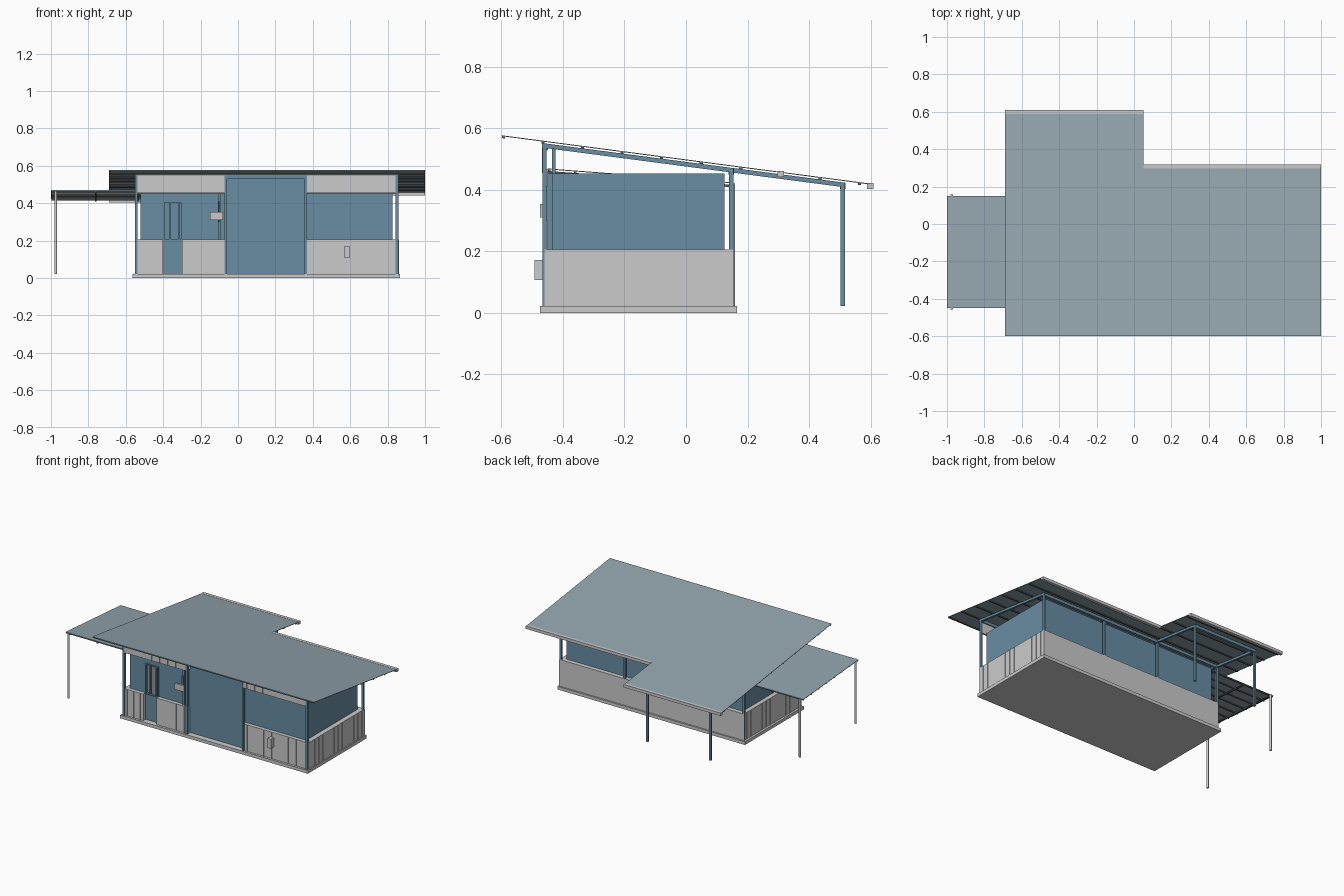
import bpy, bmesh, math
from mathutils import Vector

if "Cube" in bpy.data.objects:
    bpy.data.objects.remove(bpy.data.objects["Cube"])


def material(name, rgb):
    m = bpy.data.materials.new(name)
    m.diffuse_color = (*rgb, 1)
    m.use_nodes = True
    m.node_tree.nodes["Principled BSDF"].inputs["Base Color"].default_value = m.diffuse_color
    return m


BLUE = material("blue_panel", (0.14, 0.27, 0.37))
ROOF = material("roof_sheet", (0.29, 0.37, 0.42))
DARK = material("dark_steel", (0.10, 0.11, 0.11))


def mesh_object(name, bm, mat=None):
    bmesh.ops.recalc_face_normals(bm, faces=bm.faces)
    me = bpy.data.meshes.new(name)
    bm.to_mesh(me)
    bm.free()
    if mat:
        me.materials.append(mat)
    ob = bpy.data.objects.new(name, me)
    bpy.context.collection.objects.link(ob)
    return ob


def box(name, x, y, z, mat=None):
    """Box from (min, max) pairs."""
    bm = bmesh.new()
    bmesh.ops.create_cube(bm, size=1)
    for v in bm.verts:
        v.co = Vector([(r[0] + r[1]) / 2 + c * (r[1] - r[0]) for c, r in zip(v.co, (x, y, z))])
    return mesh_object(name, bm, mat)


def sheet(name, outline, height, thick, mat=None):
    """Outline in plan, top following height(y)."""
    bm = bmesh.new()
    top = [bm.verts.new((x, y, height(y))) for x, y in outline]
    low = [bm.verts.new((x, y, height(y) - thick)) for x, y in outline]
    bm.faces.new(top)
    bm.faces.new(low[::-1])
    for i in range(len(top)):
        j = (i + 1) % len(top)
        bm.faces.new((top[i], low[i], low[j], top[j]))
    return mesh_object(name, bm, mat)


def rect(x0, x1, y0, y1):
    return [(x0, y0), (x1, y0), (x1, y1), (x0, y1)]


def roof_z(y):
    return 0.577 - 0.131 * (y + 0.6)


def awning_z(y):
    return 0.469 - 0.075 * (y + 0.45)


# Floor slab
box("floor_slab", (-0.565, 0.865), (-0.475, 0.165), (0, 0.022))

# Lower grey walls
LOW = (0.022, 0.205)
front = (-0.46, -0.435)
front_spans = [(-0.55, -0.40), (-0.30, -0.06), (0.36, 0.858)]
for s in front_spans:
    box("lower_front_wall", s, front, LOW)
box("lower_back_wall", (-0.55, 0.858), (0.125, 0.155), LOW)
box("lower_left_wall", (-0.55, -0.52), (-0.435, 0.125), LOW)
box("lower_right_wall", (0.825, 0.858), (-0.435, 0.125), LOW)

# Cladding ribs on the front and both ends
for a, b in front_spans:
    n = round((b - a) / 0.06)
    for i in range(n):
        x = a + (i + 0.5) * (b - a) / n
        box("front_rib", (x - 0.003, x + 0.003), (-0.4625, -0.46), LOW)
for i in range(14):
    y = -0.43 + i * 0.0425
    for x in (-0.55, 0.858):
        box("end_rib", (x - 0.002, x + 0.002), (y - 0.003, y + 0.003), LOW)

# Upper blue walls, set in behind the posts
UP = (0.205, 0.452)
inner = (-0.435, -0.425)
box("upper_front_wall", (-0.52, -0.40), inner, UP, BLUE)
box("upper_front_wall", (-0.30, -0.06), inner, UP, BLUE)
box("upper_front_wall", (0.36, 0.825), inner, UP, BLUE)
box("window_head", (-0.40, -0.30), inner, (0.41, 0.452), BLUE)
box("middle_front_panel", (-0.06, 0.36), inner, (0.022, 0.545), BLUE)
box("upper_back_wall", (-0.52, 0.825), (0.115, 0.125), UP, BLUE)
box("upper_left_wall", (-0.52, -0.51), (-0.425, 0.115), UP, BLUE)
box("upper_right_wall", (0.815, 0.825), (-0.425, 0.115), UP, BLUE)

# Door with framed opening above
box("door_panel", (-0.40, -0.30), inner, LOW, BLUE)
box("entry_side_panel", (-0.41, -0.40), (-0.425, -0.30), (0.022, 0.45))
for x in (-0.40, -0.365, -0.32, -0.305):
    box("opening_frame", (x, x + 0.007), (-0.442, -0.425), (0.205, 0.41), BLUE)
for z in (0.2, 0.403):
    box("opening_rail", (-0.40, -0.298), (-0.442, -0.425), (z, z + 0.007), BLUE)
box("narrow_post", (-0.108, -0.092), (-0.45, -0.435), UP, BLUE)

# Header bands above the front walls
for a, b in ((-0.545, -0.06), (0.36, 0.85)):
    box("header_band", (a, b), (-0.466, -0.455), (0.455, 0.548))
    for i in range(8):
        x = a + (i + 0.5) * (b - a) / 8
        box("header_rib", (x - 0.003, x + 0.003), (-0.468, -0.466), (0.455, 0.548))

# Wall-mounted boxes
box("sign_box", (-0.15, -0.08), (-0.475, -0.462), (0.31, 0.353))
box("sign_bracket", (-0.105, -0.095), (-0.464, -0.435), (0.30, 0.41), BLUE)
box("meter_box", (0.57, 0.595), (-0.493, -0.46), (0.107, 0.172))

# Steel frames: posts and sloping rafters
FRAMES = (-0.545, -0.065, 0.363, 0.85)
for i, x in enumerate(FRAMES):
    posts = [-0.46, 0.147] + ([0.51] if i < 2 else [])
    for y in posts:
        box("frame_post", (x - 0.007, x + 0.007), (y - 0.007, y + 0.007), (0.022, roof_z(y) - 0.012), BLUE)
    sheet("rafter", rect(x - 0.007, x + 0.007, -0.468, posts[-1] + 0.007),
          lambda y: roof_z(y) - 0.008, 0.015, BLUE)
for y, x1 in ((-0.457, 0.85), (0.147, 0.85), (0.51, -0.065)):
    z = roof_z(y) - 0.009
    box("tie_beam", (-0.545, x1), (y - 0.009, y + 0.009), (z - 0.02, z), BLUE)

# Main roof sheet with purlins
sheet("main_roof", [(-0.69, -0.6), (1, -0.6), (1, 0.305), (0.05, 0.305), (0.05, 0.598), (-0.69, 0.598)],
      roof_z, 0.003, ROOF)
for i in range(10):
    y = -0.598 + i * 0.1285
    x1 = 0.998 if y < 0.29 else 0.048
    sheet("roof_purlin", rect(-0.688, x1, y, y + 0.01), lambda y: roof_z(y) - 0.003, 0.006, DARK)

# Gutters along both low edges
for y, x0, x1 in ((0.297, 0.05, 1), (0.588, -0.69, 0.05)):
    z = roof_z(y) + 0.001
    box("gutter", (x0, x1), (y, y + 0.021), (z - 0.02, z))

# Side awning, its purlins, beams and posts
sheet("awning_roof", rect(-1, -0.53, -0.45, 0.15), awning_z, 0.003, ROOF)
for i in range(8):
    y = -0.448 + i * 0.084
    sheet("awning_purlin", rect(-0.998, -0.53, y, y + 0.008), lambda y: awning_z(y) - 0.003, 0.006, DARK)
for x in (-0.975, -0.76):
    sheet("awning_beam", rect(x - 0.004, x + 0.004, -0.45, 0.15), lambda y: awning_z(y) - 0.008, 0.008, DARK)
for y in (-0.453, 0.153):
    bm = bmesh.new()
    top = awning_z(y) - 0.003
    bmesh.ops.create_cone(bm, cap_ends=True, segments=12, radius1=0.007, radius2=0.007, depth=top - 0.022)
    bmesh.ops.translate(bm, verts=bm.verts, vec=(-0.975, y, (top + 0.022) / 2))
    post = mesh_object("awning_post", bm)
    for p in post.data.polygons:
        p.use_smooth = len(p.vertices) == 4
